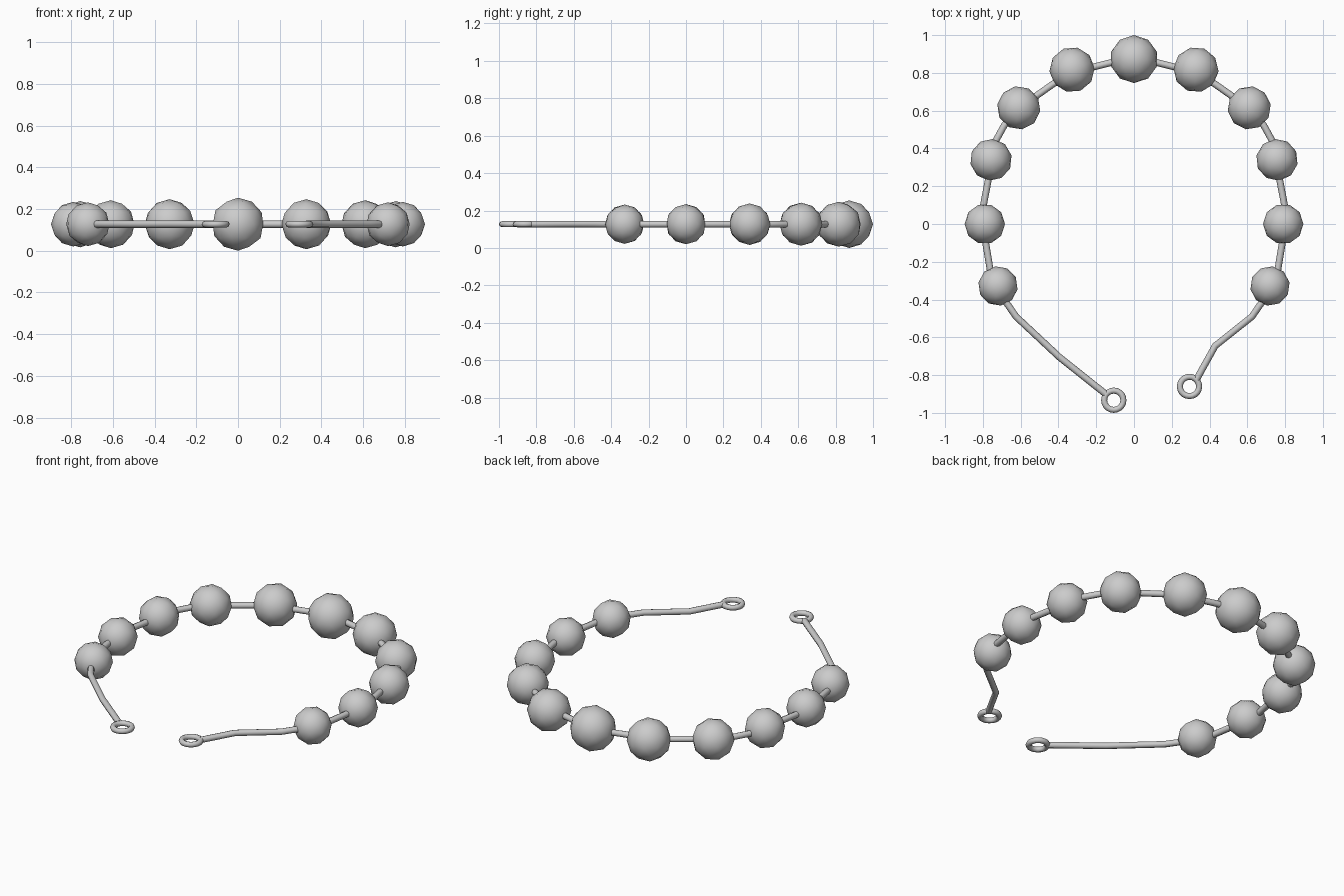
import bpy
import math

if "Cube" in bpy.data.objects:
    bpy.data.objects.remove(bpy.data.objects["Cube"])

Z = 0.127  # height of the wire and bead centres


def smooth(obj):
    for p in obj.data.polygons:
        p.use_smooth = True


# Beads: (x, y, radius), turned so each follows the wire; mirrored left/right
BEADS = [(0.0, 0.873, 0.127), (0.328, 0.817, 0.120), (0.61, 0.615, 0.115),
         (0.757, 0.34, 0.111), (0.79, 0.0, 0.107), (0.72, -0.328, 0.105)]
TURN = [0, -22, -45, -66, -90, -116]


def bead(name, x, y, r, deg):
    bpy.ops.mesh.primitive_ico_sphere_add(subdivisions=2, radius=r, location=(x, y, Z),
                                          rotation=(0, 0, math.radians(deg)))
    obj = bpy.context.object
    obj.name = name
    smooth(obj)


for i, ((x, y, r), deg) in enumerate(zip(BEADS, TURN)):
    if i == 0:
        bead("centre_bead", x, y, r, deg)
    else:
        bead(f"right_bead_{i}", x, y, r, deg)
        bead(f"left_bead_{i}", -x, y, r, -deg)

# Wire: shared half path through the beads, then two different loose ends
half = [(0.10, 0.86), (0.22, 0.83), (0.328, 0.80), (0.43, 0.74), (0.515, 0.68),
        (0.61, 0.61), (0.685, 0.525), (0.735, 0.435), (0.77, 0.24), (0.797, 0.1),
        (0.795, 0.0), (0.785, -0.1), (0.762, -0.24), (0.73, -0.33), (0.68, -0.41),
        (0.625, -0.49)]
right_end = [(0.43, -0.645), (0.33, -0.825)]
left_end = [(-0.395, -0.705), (-0.15, -0.90)]
path = left_end[::-1] + [(-x, y) for x, y in half[::-1]] + half + right_end

curve = bpy.data.curves.new("wire", 'CURVE')
curve.dimensions = '3D'
curve.bevel_depth = 0.018
curve.bevel_resolution = 2
curve.use_fill_caps = True
spline = curve.splines.new('POLY')
spline.points.add(len(path) - 1)
for pt, (x, y) in zip(spline.points, path):
    pt.co = (x, y, Z, 1)
wire = bpy.data.objects.new("wire", curve)
bpy.context.collection.objects.link(wire)
bpy.ops.object.select_all(action='DESELECT')
wire.select_set(True)
bpy.context.view_layer.objects.active = wire
bpy.ops.object.convert(target='MESH')
bpy.ops.object.shade_smooth_by_angle(angle=math.radians(50))

# End rings
for name, x, y in (("left_end_ring", -0.107, -0.933), ("right_end_ring", 0.294, -0.86)):
    bpy.ops.mesh.primitive_torus_add(major_radius=0.051, minor_radius=0.016,
                                     major_segments=20, minor_segments=8,
                                     location=(x, y, Z))
    ring = bpy.context.object
    ring.name = name
    smooth(ring)
